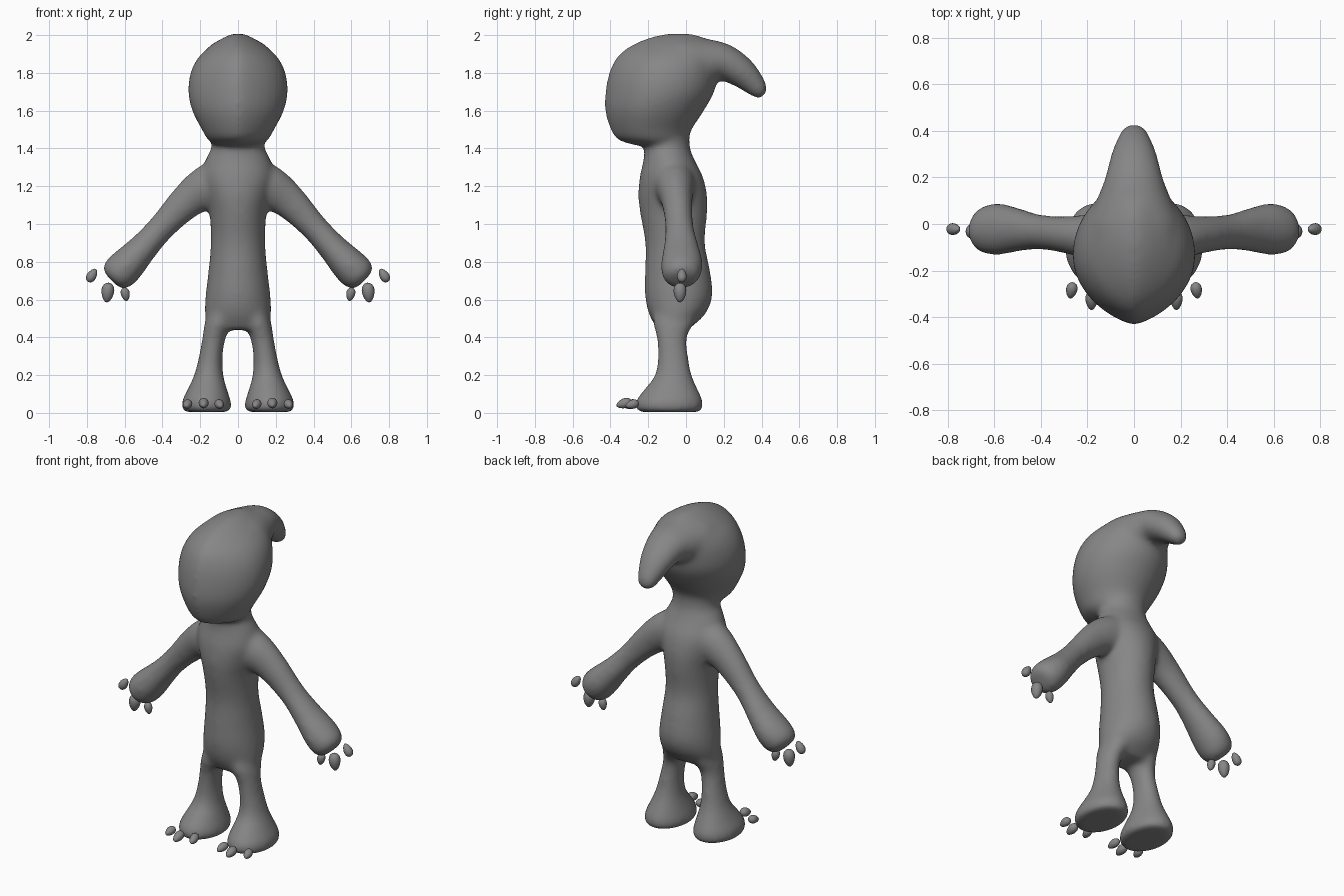
import bpy, bmesh, math
from mathutils import Vector

SEG = 32
grey = bpy.data.materials.new("dark_grey")
grey.diffuse_color = (0.24, 0.24, 0.24, 1)


def refine(rows, n=5):
    # Catmull-Rom interpolation between section rows
    out = []
    for i in range(len(rows) - 1):
        p0, p1, p2, p3 = (rows[max(0, min(len(rows) - 1, i + k))] for k in (-1, 0, 1, 2))
        for s in range(n):
            t = s / n
            out.append([0.5 * (2 * b + (c - a) * t + (2 * a - 5 * b + 4 * c - d) * t * t
                               + (3 * b - a - 3 * c + d) * t ** 3)
                        for a, b, c, d in zip(p0, p1, p2, p3)])
    out.append(list(rows[-1]))
    return out


def loft(bm, rings):
    vs = [[bm.verts.new(p) for p in r] for r in rings]
    faces = []
    for a, b in zip(vs, vs[1:]):
        for i in range(SEG):
            j = (i + 1) % SEG
            faces.append(bm.faces.new((a[i], a[j], b[j], b[i])))
    faces += [bm.faces.new(vs[0][::-1]), bm.faces.new(vs[-1])]
    bmesh.ops.recalc_face_normals(bm, faces=faces)


def stack(bm, rows, side=1, pinch=1.0):
    # horizontal sections: z, x min, x max, y min, y max
    rings = []
    for z, x0, x1, y0, y1 in refine(rows):
        ring = []
        for i in range(SEG):
            a = 2 * math.pi * i / SEG
            c, s = math.cos(a), math.sin(a)
            if s < 0:
                c = math.copysign(abs(c) ** pinch, c)
            ring.append((side * ((x0 + x1) / 2 + c * (x1 - x0) / 2),
                         (y0 + y1) / 2 + s * (y1 - y0) / 2, z))
        rings.append(ring)
    loft(bm, rings)


def tube(bm, rows, wide, side=1):
    # sections along a path: x, y, z, radius along wide, other radius
    rows = refine(rows)
    pts = [Vector(r[:3]) for r in rows]
    rings = []
    for k, r in enumerate(rows):
        t = (pts[min(k + 1, len(pts) - 1)] - pts[max(k - 1, 0)]).normalized()
        v = t.cross(wide).normalized()
        ring = []
        for i in range(SEG):
            a = 2 * math.pi * i / SEG
            p = pts[k] + wide * (math.cos(a) * r[3]) + v * (math.sin(a) * r[4])
            ring.append((side * p.x, p.y, p.z))
        rings.append(ring)
    loft(bm, rings)


def make(name, bm):
    me = bpy.data.meshes.new(name)
    bm.to_mesh(me)
    bm.free()
    me.shade_smooth()
    me.materials.append(grey)
    ob = bpy.data.objects.new(name, me)
    bpy.context.collection.objects.link(ob)
    return ob


bm = bmesh.new()
# torso
stack(bm, [(z, -w, w, y0, y1) for z, w, y0, y1 in (
    (0.44, 0.16, -0.15, 0.01), (0.52, 0.176, -0.195, 0.10), (0.62, 0.172, -0.217, 0.14),
    (0.75, 0.157, -0.217, 0.128), (0.9, 0.144, -0.216, 0.10), (1.05, 0.15, -0.242, 0.112),
    (1.15, 0.172, -0.253, 0.112), (1.25, 0.195, -0.245, 0.09), (1.34, 0.172, -0.225, 0.045),
    (1.41, 0.14, -0.22, 0.02), (1.5, 0.14, -0.22, 0.02))])
# head
stack(bm, [(z, -w, w, y0, y1) for z, y0, y1, w in (
    (1.415, -0.26, 0.0, 0.12), (1.445, -0.36, 0.015, 0.16), (1.5, -0.4, 0.03, 0.192),
    (1.6, -0.43, 0.095, 0.243), (1.7, -0.428, 0.15, 0.264), (1.8, -0.408, 0.17, 0.252),
    (1.88, -0.37, 0.18, 0.212), (1.94, -0.3, 0.17, 0.148), (1.985, -0.2, 0.1, 0.08),
    (2.008, -0.1, 0.02, 0.025))], pinch=1.45)
# swept-back crest
tube(bm, [(0, -0.1, 1.82, 0.215, 0.165), (0, 0.02, 1.84, 0.198, 0.158), (0, 0.11, 1.855, 0.158, 0.13),
          (0, 0.2, 1.855, 0.124, 0.1), (0, 0.29, 1.805, 0.1, 0.083), (0, 0.355, 1.745, 0.074, 0.064),
          (0, 0.393, 1.70, 0.054, 0.045), (0, 0.41, 1.678, 0.025, 0.024)], Vector((1, 0, 0)))
for side in (-1, 1):
    # arm
    tube(bm, [(0.05, -0.06, 1.24, 0.11, 0.12), (0.16, -0.06, 1.195, 0.105, 0.118),
              (0.27, -0.048, 1.12, 0.083, 0.094), (0.4, -0.035, 0.987, 0.075, 0.073),
              (0.5, -0.025, 0.876, 0.094, 0.078), (0.58, -0.022, 0.79, 0.111, 0.093),
              (0.635, -0.025, 0.735, 0.102, 0.094), (0.662, -0.028, 0.707, 0.075, 0.07),
              (0.669, -0.03, 0.7, 0.035, 0.035)], Vector((0, 1, 0)), side)
    # leg and foot
    stack(bm, [(0.004, 0.05, 0.286, -0.25, 0.075), (0.03, 0.034, 0.299, -0.268, 0.091),
               (0.07, 0.04, 0.294, -0.262, 0.087), (0.12, 0.056, 0.269, -0.225, 0.065),
               (0.2, 0.077, 0.233, -0.165, 0.031), (0.3, 0.081, 0.207, -0.15, 0.012),
               (0.4, 0.064, 0.189, -0.156, 0.005), (0.48, 0.03, 0.175, -0.175, 0.045),
               (0.58, 0.03, 0.14, -0.16, 0.07)], side)

# fuse the parts into one smooth skin
body = make("body", bm)
rm = body.modifiers.new("fuse", 'REMESH')
rm.mode = 'VOXEL'
rm.voxel_size = 0.012
rm.use_smooth_shade = True
sm = body.modifiers.new("soften", 'SMOOTH')
sm.factor = 0.5
sm.iterations = 26


def claw(name, centre, axis, length, radius, side):
    # egg shape narrowing toward its tip
    d = Vector(axis).normalized()
    d.x *= side
    c = Vector((centre[0] * side, centre[1], centre[2]))
    bm = bmesh.new()
    bmesh.ops.create_uvsphere(bm, u_segments=16, v_segments=10, radius=1)
    q = d.to_track_quat('Z', 'Y')
    for v in bm.verts:
        r = radius * (1 - 0.22 * v.co.z)
        v.co = c + q @ Vector((v.co.x * r, v.co.y * r, v.co.z * length / 2))
    make(name, bm)


for side, tag in ((-1, "left"), (1, "right")):
    # finger claws
    for i, (c, a, l, r) in enumerate((
            ((0.773, -0.022, 0.728), (-0.5, 0, 0.8), 0.08, 0.025),
            ((0.69, -0.032, 0.637), (0.1, 0, -1), 0.105, 0.033),
            ((0.596, -0.032, 0.628), (-0.2, 0, -1), 0.072, 0.023))):
        claw(f"finger_claw_{tag}_{i}", c, a, l, r, side)
    # toe claws
    for i, (c, a, l, r) in enumerate((
            ((0.098, -0.295, 0.045), (-0.2, -1, -0.3), 0.08, 0.024),
            ((0.182, -0.328, 0.05), (0, -1, -0.3), 0.085, 0.026),
            ((0.268, -0.285, 0.045), (0.2, -1, -0.3), 0.072, 0.024))):
        claw(f"toe_claw_{tag}_{i}", c, a, l, r, side)
